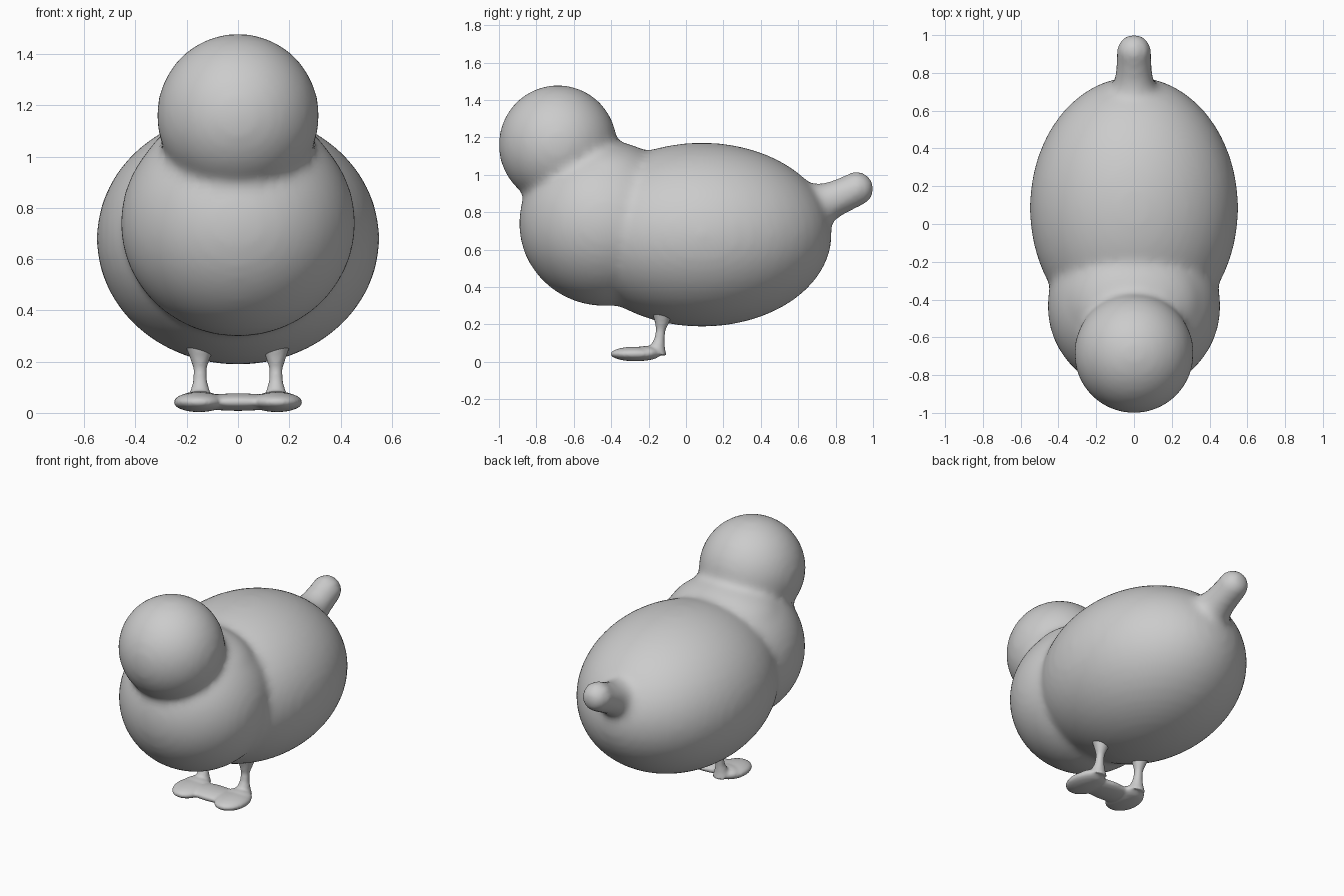
import bpy, bmesh
from mathutils import Matrix, Vector

if "Cube" in bpy.data.objects:
    bpy.data.objects.remove(bpy.data.objects["Cube"])


def ellipsoid(bm, center, radii):
    bmesh.ops.create_uvsphere(bm, u_segments=48, v_segments=24, radius=1,
                              matrix=Matrix.Translation(center) @ Matrix.Diagonal((*radii, 1)))


def tube(bm, rings):
    """Closed cone segments through (centre, radius) stations."""
    axis = (Vector(rings[-1][0]) - Vector(rings[0][0])).normalized()
    rot = axis.to_track_quat('Z', 'Y').to_matrix().to_4x4()
    loops = []
    for center, radius in rings:
        made = bmesh.ops.create_circle(bm, segments=20, radius=radius,
                                       matrix=Matrix.Translation(center) @ rot)
        loops.append(made['verts'])
    faces = [bm.faces.new(loops[0][::-1]), bm.faces.new(loops[-1])]
    for a, b in zip(loops, loops[1:]):
        for i in range(20):
            j = (i + 1) % 20
            faces.append(bm.faces.new((a[i], a[j], b[j], b[i])))
    bmesh.ops.recalc_face_normals(bm, faces=faces)


def blended(name, bm, voxel, smoothing):
    """Fuse the overlapping solids into one soft skin."""
    mesh = bpy.data.meshes.new(name)
    bm.to_mesh(mesh)
    bm.free()
    obj = bpy.data.objects.new(name, mesh)
    bpy.context.collection.objects.link(obj)
    fuse = obj.modifiers.new("Fuse", 'REMESH')
    fuse.mode = 'VOXEL'
    fuse.voxel_size = voxel
    fuse.use_smooth_shade = True
    soft = obj.modifiers.new("Soften", 'SMOOTH')
    soft.factor = 0.5
    soft.iterations = smoothing
    return obj


# Body, breast, neck, head and tail as one skin
bm = bmesh.new()
ellipsoid(bm, (0, 0.085, 0.68), (0.552, 0.695, 0.492))     # rump
ellipsoid(bm, (0, -0.435, 0.74), (0.458, 0.458, 0.442))    # breast
ellipsoid(bm, (0, -0.42, 0.95), (0.37, 0.32, 0.23))        # neck
ellipsoid(bm, (0, -0.685, 1.16), (0.317, 0.317, 0.32))     # head
tube(bm, [((0, 0.60, 0.79), 0.17), ((0, 0.70, 0.835), 0.125),
          ((0, 0.78, 0.865), 0.1), ((0, 0.92, 0.925), 0.09)])
ellipsoid(bm, (0, 0.912, 0.925), (0.094, 0.094, 0.094))    # tail tip
blended("body", bm, 0.022, 12)

# Legs and joined feet
bm = bmesh.new()
for s in (-1, 1):
    x = s * 0.148
    tube(bm, [((x, -0.158, 0.04), 0.055), ((x, -0.152, 0.08), 0.04),
              ((x, -0.142, 0.12), 0.028), ((x, -0.135, 0.17), 0.025),
              ((x, -0.13, 0.21), 0.038), ((x, -0.125, 0.28), 0.065)])
    ellipsoid(bm, (s * 0.152, -0.27, 0.042), (0.1, 0.134, 0.039))
    ellipsoid(bm, (s * 0.15, -0.21, 0.047), (0.085, 0.075, 0.038))
ellipsoid(bm, (0, -0.255, 0.042), (0.2, 0.095, 0.034))     # web between the feet
blended("legs_and_feet", bm, 0.009, 6)
